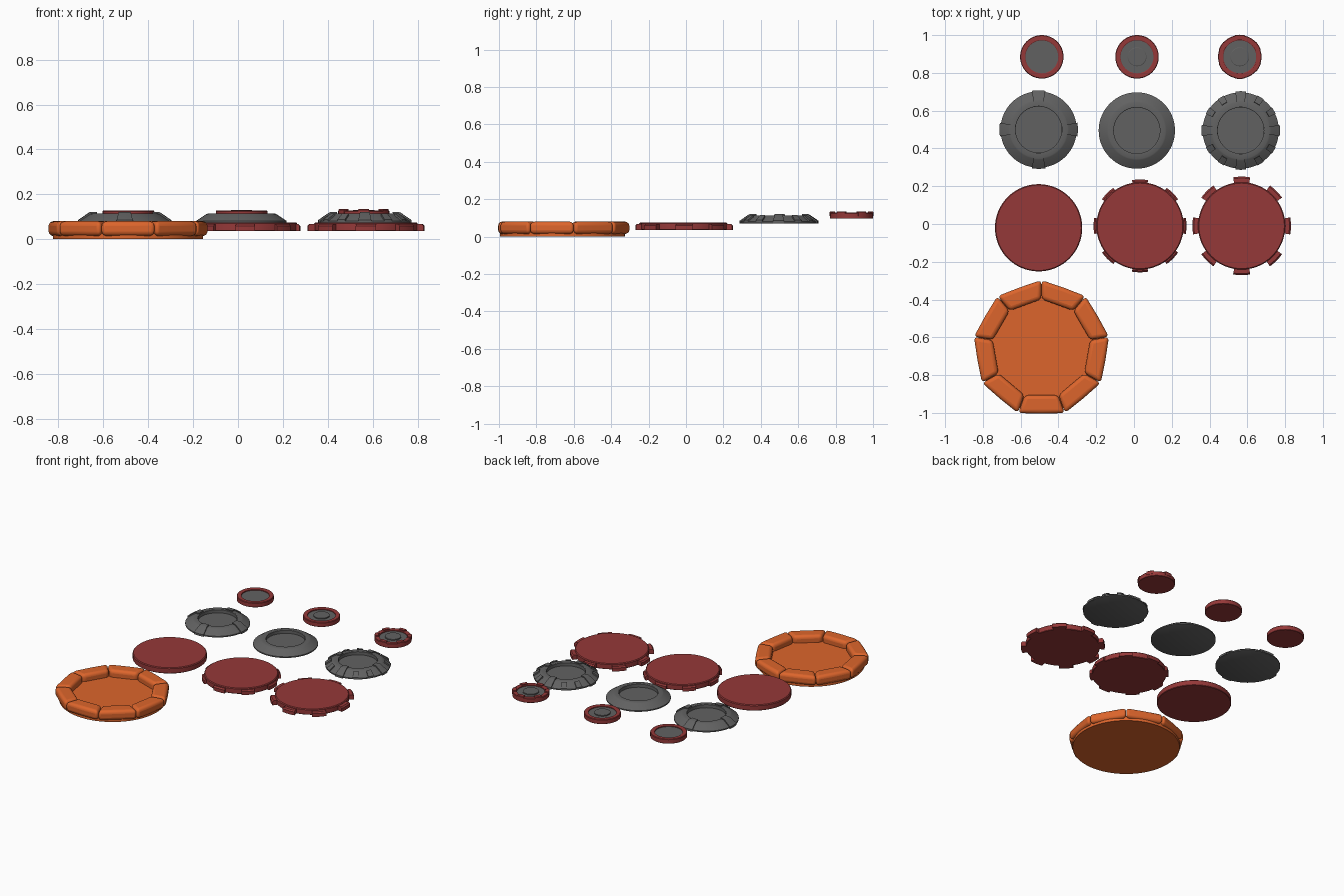
import bpy, bmesh
from math import sin, cos, pi, radians, tan

if "Cube" in bpy.data.objects:
    bpy.data.objects.remove(bpy.data.objects["Cube"])


def material(name, rgb):
    m = bpy.data.materials.new(name)
    m.diffuse_color = (*rgb, 1)
    m.use_nodes = True
    m.node_tree.nodes["Principled BSDF"].inputs["Base Color"].default_value = m.diffuse_color
    return m


ORANGE = material("orange", (0.72, 0.13, 0.025))
RED = material("red", (0.3, 0.04, 0.04))
GREY = material("dark grey", (0.12, 0.12, 0.12))


def finish(bm, name, mat, loc):
    bmesh.ops.remove_doubles(bm, verts=bm.verts, dist=1e-5)
    bmesh.ops.recalc_face_normals(bm, faces=bm.faces)
    me = bpy.data.meshes.new(name)
    bm.to_mesh(me)
    bm.free()
    ob = bpy.data.objects.new(name, me)
    ob.location = (*loc, 0)
    me.materials.append(mat)
    bpy.context.collection.objects.link(ob)
    bpy.context.view_layer.objects.active = ob
    for o in bpy.context.selected_objects:
        o.select_set(False)
    ob.select_set(True)
    bpy.ops.object.shade_smooth_by_angle(angle=radians(28))
    return ob


def lathe(name, mat, loc, profile, n=64):
    """Spin an (r, z) profile running from axis to axis."""
    bm = bmesh.new()
    rings = [[bm.verts.new((r * cos(2 * pi * i / n), r * sin(2 * pi * i / n), z))
              for i in range(n)] for r, z in profile]
    for a, b in zip(rings, rings[1:]):
        for i in range(n):
            j = (i + 1) % n
            bm.faces.new((a[i], a[j], b[j], b[i]))
    bm.faces.new(rings[0])
    bm.faces.new(rings[-1])
    return finish(bm, name, mat, loc)


def blocks(name, mat, loc, profile, angles, half, steps=4):
    """Sweep a closed (r, z) profile through a short arc at each angle."""
    bm = bmesh.new()
    for deg in angles:
        rings = []
        for s in range(steps + 1):
            t = radians(deg - half + 2 * half * s / steps)
            rings.append([bm.verts.new((r * cos(t), r * sin(t), z)) for r, z in profile])
        k = len(profile)
        for a, b in zip(rings, rings[1:]):
            for i in range(k):
                bm.faces.new((a[i], a[(i + 1) % k], b[(i + 1) % k], b[i]))
        bm.faces.new(rings[0])
        bm.faces.new(rings[-1])
    return finish(bm, name, mat, loc)


# Orange tray: round base with nine padded rim segments
tray = (-0.49, -0.66)
lathe("tray_base", ORANGE, tray, [(0.333, 0), (0.335, 0.003), (0.335, 0.03), (0.333, 0.033)], 72)
bm = bmesh.new()
inner, outer, gap = 0.246, 0.341, 0.001
for k in range(9):
    a = -pi / 2 + k * 2 * pi / 9
    wi, wo = (r * tan(pi / 9) - gap for r in (inner, outer))
    corners = [(inner, -wi), (outer, -wo), (outer + 0.003, 0), (outer, wo), (inner, wi)]
    low, top = ([bm.verts.new((x * cos(a) - y * sin(a), x * sin(a) + y * cos(a), z))
                 for x, y in corners] for z in (0.014, 0.08))
    bm.faces.new(low)
    bm.faces.new(top)
    for i in range(5):
        j = (i + 1) % 5
        bm.faces.new((low[i], low[j], top[j], top[i]))
rim = finish(bm, "tray_rim_segments", ORANGE, tray)
bev = rim.modifiers.new("padding", 'BEVEL')
bev.width, bev.segments = 0.021, 4
bev.limit_method, bev.angle_limit = 'ANGLE', radians(30)
for p in rim.data.polygons:
    p.use_smooth = True

# Red base discs: plain, small tabs, large tabs
for i, (x, y, reach, half) in enumerate([(-0.505, -0.02, 0, 0), (0.032, -0.01, 0.246, 10),
                                         (0.57, -0.01, 0.261, 10)]):
    lathe(f"base_disc_{i + 1}", RED, (x, y),
          [(0.228, 0.036), (0.231, 0.039), (0.231, 0.07), (0.226, 0.075)])
    if reach:
        blocks(f"base_disc_{i + 1}_tabs", RED, (x, y),
               [(0.215, 0.036), (reach, 0.036), (reach, 0.059), (reach - 0.008, 0.067),
                (0.215, 0.067)], range(0, 360, 45), half)

# Grey middle rings: sloped shoulder, recessed floor
slope = [(0.198, 0.071), (0.202, 0.073), (0.202, 0.081), (0.157, 0.111), (0.15, 0.114),
         (0.125, 0.114), (0.122, 0.112), (0.122, 0.091)]
for i, (x, y) in enumerate([(-0.505, 0.5), (0.015, 0.495), (0.565, 0.495)]):
    lathe(f"middle_ring_{i + 1}", GREY, (x, y), slope)
# four wide clamps on the first ring
clamp = [(0.13, 0.09), (0.19, 0.071), (0.208, 0.071), (0.208, 0.085), (0.16, 0.118),
         (0.153, 0.121), (0.125, 0.121)]
blocks("middle_ring_1_clamps", GREY, (-0.505, 0.5), clamp, range(0, 360, 90), 10)
# four clamps with pairs of studs between them on the third ring
blocks("middle_ring_3_clamps", GREY, (0.565, 0.495), clamp, range(0, 360, 90), 8)
stud = [(0.163, 0.09), (0.19, 0.08), (0.205, 0.08), (0.205, 0.088), (0.167, 0.115)]
blocks("middle_ring_3_studs", GREY, (0.565, 0.495), stud,
       [q + d for q in range(0, 360, 90) for d in (31, 59)], 5.5)

# Small red caps with grey faces
for i, x in enumerate((-0.488, 0.016, 0.56)):
    c = (x, 0.885)
    lathe(f"cap_{i + 1}", RED, c, [(0.113, 0.096), (0.115, 0.098), (0.115, 0.124), (0.112, 0.128),
                                   (0.09, 0.128), (0.087, 0.126), (0.087, 0.112)])
    lathe(f"cap_{i + 1}_face", GREY, c, [(0.0875, 0.11), (0.0875, 0.12)])
    if i:
        lathe(f"cap_{i + 1}_boss", GREY, c, [(0.05, 0.115), (0.05, 0.127), (0.047, 0.129)])
blocks("cap_3_grips", RED, (0.56, 0.885),
       [(0.09, 0.11), (0.117, 0.11), (0.117, 0.131), (0.114, 0.135), (0.09, 0.135)],
       range(30, 390, 60), 12)
